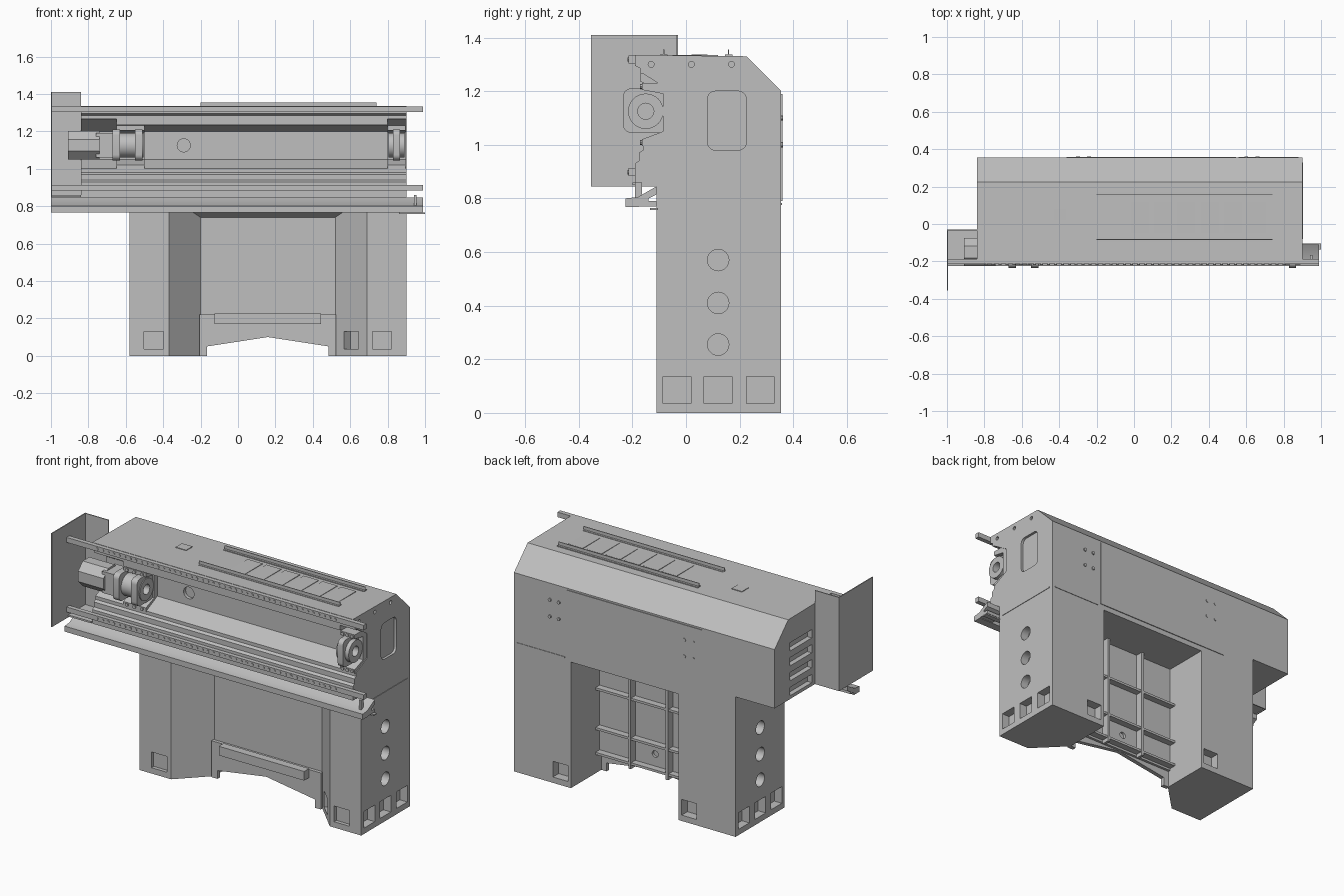
import bpy, bmesh, math
from mathutils import Matrix, Vector

default = bpy.data.objects.get("Cube")
if default:
    bpy.data.objects.remove(default)

GREY = (0.52, 0.52, 0.52, 1)
grey = bpy.data.materials.new("machine grey")
grey.use_nodes = True
grey.diffuse_color = GREY
grey.node_tree.nodes["Principled BSDF"].inputs["Base Color"].default_value = GREY


def solid(bm, pts, axis, a, b):
    """Extrude a 2D outline from a to b along an axis."""
    place = {"x": lambda t, u, v: (t, u, v), "y": lambda t, u, v: (u, t, v),
             "z": lambda t, u, v: (u, v, t)}[axis]
    lo = [bm.verts.new(place(a, u, v)) for u, v in pts]
    hi = [bm.verts.new(place(b, u, v)) for u, v in pts]
    faces = [bm.faces.new(lo), bm.faces.new(hi[::-1])]
    for i in range(len(pts)):
        j = (i + 1) % len(pts)
        faces.append(bm.faces.new((lo[i], hi[i], hi[j], lo[j])))
    bmesh.ops.recalc_face_normals(bm, faces=faces)
    return lo + hi


def box(bm, x0, x1, y0, y1, z0, z1):
    return solid(bm, [(x0, y0), (x1, y0), (x1, y1), (x0, y1)], "z", z0, z1)


def circle(u, v, r, n=24, turn=0.0):
    return [(u + r * math.cos(turn + math.tau * i / n),
             v + r * math.sin(turn + math.tau * i / n)) for i in range(n)]


def rounded(u0, u1, v0, v1, r, n=5):
    pts = []
    for k, (u, v) in enumerate([(u1 - r, v1 - r), (u0 + r, v1 - r),
                                (u0 + r, v0 + r), (u1 - r, v0 + r)]):
        for i in range(n + 1):
            a = math.pi / 2 * (k + i / n)
            pts.append((u + r * math.cos(a), v + r * math.sin(a)))
    return pts


def make(name, bm, cutter=None):
    mesh = bpy.data.meshes.new(name)
    bm.to_mesh(mesh)
    bm.free()
    ob = bpy.data.objects.new(name, mesh)
    bpy.context.collection.objects.link(ob)
    mesh.materials.append(grey)
    if cutter:
        tool = make(name + "_cutter", cutter)
        mod = ob.modifiers.new("cut", "BOOLEAN")
        mod.operation, mod.solver, mod.object = "DIFFERENCE", "EXACT", tool
        bpy.context.view_layer.update()
        graph = bpy.context.evaluated_depsgraph_get()
        ob.data = bpy.data.meshes.new_from_object(ob.evaluated_get(graph))
        ob.modifiers.clear()
        bpy.data.objects.remove(tool)
    ob.data.shade_smooth()
    ob.data.set_sharp_from_angle(angle=math.radians(30))
    return ob


# Cross beam with the long front channel
bm, cut = bmesh.new(), bmesh.new()
beam = [(-0.19, 1.335), (0.225, 1.33), (0.355, 1.20), (0.355, 0.845), (-0.19, 0.845),
        (-0.19, 0.93), (-0.175, 0.94), (-0.175, 0.97), (-0.16, 0.98), (-0.16, 1.0),
        (-0.055, 1.05), (-0.055, 1.2), (-0.17, 1.235), (-0.17, 1.285), (-0.19, 1.295)]
solid(bm, beam, "x", -0.84, 0.9)
wedge = [(-0.25, 1.265), (-0.16, 1.265), (-0.06, 1.202), (-0.25, 1.202)]
solid(cut, wedge, "x", -0.86, -0.65)
solid(cut, wedge, "x", 0.8, 0.92)
solid(cut, rounded(0.08, 0.225, 0.98, 1.2, 0.03), "x", 0.885, 0.95)
solid(cut, circle(-0.29, 1.125, 0.035), "y", -0.1, -0.035)
for z in (0.89, 0.98, 1.07, 1.16):
    box(cut, -0.9, -0.81, 0.0, 0.21, z - 0.025, z + 0.025)
for y in (-0.13, 0.02, 0.17):
    solid(cut, circle(y, 1.3, 0.011, 12), "x", 0.88, 0.95)
make("cross_beam", bm, cut)

# Legs with lifting pockets and side holes
left = [(0.52, 0.355), (0.52, 0.06), (0.69, -0.11), (0.9, -0.11), (0.9, 0.355)]
right = [(0.32 - x, y) for x, y in left]
for name, outline, side in (("left_leg", left, 1), ("right_leg", right, -1)):
    bm, cut = bmesh.new(), bmesh.new()
    solid(bm, outline, "z", 0, 0.845)
    outer = 0.9 if side > 0 else -0.58
    for y in (-0.033, 0.12, 0.277):
        box(cut, outer - 0.05, outer + 0.05, y - 0.052, y + 0.052, 0.035, 0.135)
    for z in (0.255, 0.41, 0.57):
        solid(cut, circle(0.12, z, 0.04), "x", outer - 0.05, outer + 0.05)
    mid = 0.77 if side > 0 else -0.45
    box(cut, mid - 0.052, mid + 0.052, -0.15, -0.088, 0.035, 0.13)
    mid = 0.59 if side > 0 else -0.27
    box(cut, mid - 0.05, mid + 0.05, 0.3, 0.4, 0.035, 0.13)
    if side > 0:
        verts = box(cut, -0.055, 0.055, -0.05, 0.05, 0.035, 0.13)
        bmesh.ops.transform(cut, verts=verts, matrix=Matrix.Translation(
            Vector((0.605, -0.025, 0))) @ Matrix.Rotation(-math.pi / 4, 4, "Z"))
    make(name, bm, cut)

# Lintel joining the legs
bm = bmesh.new()
solid(bm, [(-0.11, 0.845), (-0.11, 0.78), (0, 0.78), (0.06, 0.74), (0.08, 0.74),
           (0.08, 0.76), (0.354, 0.76), (0.354, 0.845)], "x", -0.37, 0.69)
make("lintel", bm)

# Web wall between the legs, with stiffening ribs behind
bm, cut = bmesh.new(), bmesh.new()
box(bm, -0.2, 0.52, 0.06, 0.08, 0.1, 0.76)
solid(cut, circle(0.15, 0.2, 0.02), "y", 0, 0.2)
make("web_wall", bm, cut)
bm = bmesh.new()
for x in (0.04, 0.29):
    box(bm, x - 0.008, x + 0.008, 0.078, 0.125, 0.09, 0.76)
for z in (0.12, 0.27, 0.51):
    box(bm, -0.2, 0.52, 0.078, 0.12, z - 0.007, z + 0.007)
make("web_ribs", bm)

# Arched foot plate and its ledge
bm = bmesh.new()
solid(bm, [(-0.205, 0), (-0.205, 0.22), (0.525, 0.22), (0.525, 0), (0.485, 0),
           (0.485, 0.05), (0.16, 0.1), (-0.165, 0.05), (-0.165, 0)], "y", 0.04, 0.065)
make("arch_plate", bm)
bm = bmesh.new()
box(bm, -0.125, 0.445, -0.005, 0.042, 0.17, 0.225)
make("arch_ledge", bm)

# Linear rails with bolts
for name, z in (("upper_rail", 1.318), ("lower_rail", 0.898)):
    bm = bmesh.new()
    box(bm, -1, 0.99, -0.215, -0.188, z - 0.015, z + 0.015)
    for i in range(44):
        solid(bm, circle(-0.79 + i * 0.037, z, 0.008, 8), "y", -0.218, -0.21)
    make(name, bm)

# Sloped drip tray below the lower rail
bm = bmesh.new()
solid(bm, [(-0.11, 0.845), (-0.18, 0.805), (-0.225, 0.8), (-0.225, 0.767), (-0.175, 0.767),
           (-0.17, 0.785), (-0.14, 0.785), (-0.14, 0.8), (-0.11, 0.815)], "x", -1, 0.99)
make("drip_tray", bm)
bm = bmesh.new()
box(bm, 0.86, 1.0, -0.135, -0.105, 0.757, 0.765)
box(bm, 0.94, 0.955, -0.19, -0.165, 0.8, 0.86)
box(bm, 0.9, 0.99, -0.185, -0.11, 0.77, 0.79)
make("tray_end_bracket", bm)

# Sheet metal guard at the right end
bm = bmesh.new()
box(bm, -1, -0.994, -0.355, -0.03, 0.845, 1.41)
box(bm, -1, -0.84, -0.036, -0.03, 0.845, 1.41)
box(bm, -1, -0.84, -0.2, -0.03, 0.85, 0.86)
make("end_guard", bm)

# Drive motor and screw bearing housings
YC, ZC = -0.15, 1.125
bm = bmesh.new()
solid(bm, circle(YC, ZC, 0.082, 8, math.pi / 8), "x", -0.91, -0.74)
box(bm, -0.76, -0.66, YC - 0.06, YC + 0.06, ZC - 0.065, ZC + 0.065)
make("drive_motor", bm)


def housing(name, x0, x1, plates):
    bm, cut = bmesh.new(), bmesh.new()
    # mounting pad following the channel
    solid(bm, [(-0.05, 1.23), (-0.165, 1.23), (-0.165, 1.205), (-0.085, 1.19),
               (-0.085, 1.05), (-0.165, 1.02), (-0.165, 0.995), (-0.05, 0.995)], "x", x0, x1)
    make(name + "_pad", bm)
    for i, (a, b) in enumerate(plates):
        bm, cut = bmesh.new(), bmesh.new()
        solid(bm, rounded(-0.235, -0.065, 1.045, 1.21, 0.03), "x", a, b)
        solid(cut, circle(YC, ZC, 0.045, 32), "x", a - 0.1, b + 0.1)
        make(f"{name}_plate_{i + 1}", bm, cut)
    bm, cut = bmesh.new(), bmesh.new()
    solid(bm, circle(YC, ZC, 0.066, 32), "x", x0 + 0.005, x1 - 0.005)
    solid(cut, circle(YC, ZC, 0.03, 32), "x", x0 - 0.1, x1 + 0.1)
    make(name + "_bearing", bm, cut)
    # pad bolts
    bm = bmesh.new()
    for z in (1.218, 1.008):
        for k in range(3):
            x = x0 + (x1 - x0) * (k + 0.5) / 3
            solid(bm, circle(x, z, 0.01, 10), "y", -0.172, -0.16)
    make(name + "_bolts", bm)


housing("motor_housing", -0.65, -0.5, [(-0.67, -0.63), (-0.55, -0.51)])
housing("far_housing", 0.8, 0.895, [(0.83, 0.865)])

# Cable carrier tray and access covers on the roof
bm = bmesh.new()
for y in (-0.085, 0.157):
    box(bm, -0.2, 0.74, y, y + 0.004, 1.328, 1.355)
    box(bm, -0.2, 0.74, y - 0.012, y + 0.016, 1.328, 1.336)
for i in range(6):
    x = -0.02 + i * 0.125
    box(bm, x, x + 0.1, -0.05, 0.12, 1.328, 1.335)
box(bm, -0.43, -0.36, 0.02, 0.08, 1.328, 1.336)
make("roof_tray", bm)

# Thin cover panels on the back and the side seam
bm = bmesh.new()
box(bm, -0.36, 0.545, 0.35, 0.359, 0.79, 1.19)
box(bm, 0.895, 0.903, -0.08, 0.33, 0.775, 0.783)
box(bm, 0.56, 0.88, 0.35, 0.358, 0.775, 0.783)
for x in (-0.3, -0.24, 0.6, 0.66):
    for z in (1.0, 1.1):
        solid(bm, circle(x, z, 0.01, 10), "y", 0.35, 0.362)
make("cover_panels", bm)
